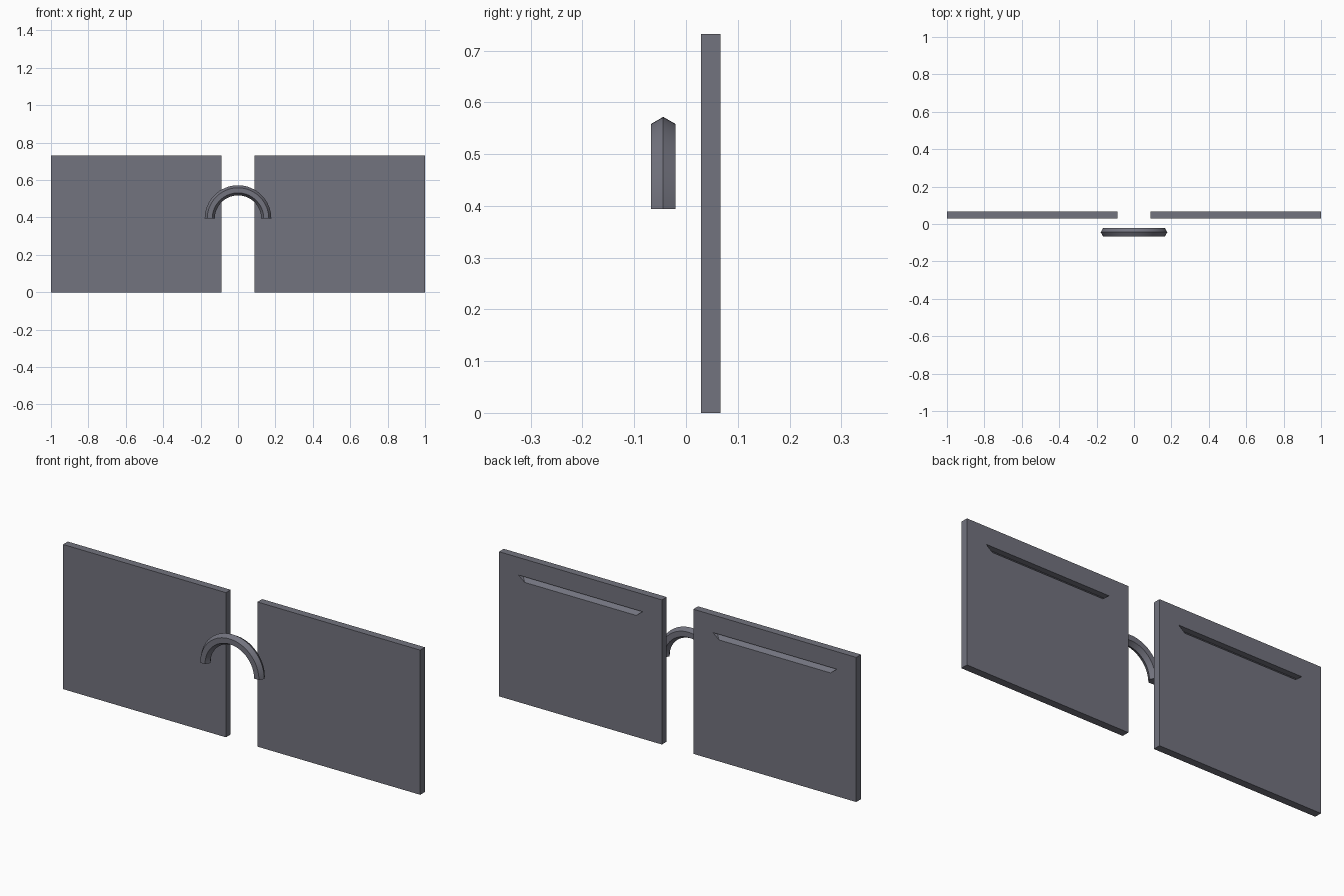
import bpy, bmesh, math
from mathutils import Vector

cube = bpy.data.objects.get("Cube")
if cube:
    bpy.data.objects.remove(cube, do_unlink=True)

# Single slate grey colour
COLOUR = (0.17, 0.172, 0.21, 1.0)
slate = bpy.data.materials.new("slate_grey")
slate.use_nodes = True
slate.diffuse_color = COLOUR
bsdf = next(n for n in slate.node_tree.nodes if n.type == 'BSDF_PRINCIPLED')
bsdf.inputs["Base Color"].default_value = COLOUR
bsdf.inputs["Roughness"].default_value = 0.6


def make_object(name, verts, faces, smooth=False):
    bm = bmesh.new()
    vs = [bm.verts.new(v) for v in verts]
    for f in faces:
        bm.faces.new([vs[i] for i in f])
    bmesh.ops.recalc_face_normals(bm, faces=bm.faces)
    mesh = bpy.data.meshes.new(name)
    bm.to_mesh(mesh)
    bm.free()
    mesh.materials.append(slate)
    obj = bpy.data.objects.new(name, mesh)
    bpy.context.collection.objects.link(obj)
    if smooth:
        bpy.ops.object.select_all(action='DESELECT')
        obj.select_set(True)
        bpy.context.view_layer.objects.active = obj
        bpy.ops.object.shade_smooth_by_angle(angle=math.radians(30))
    return obj


# Panel and pocket dimensions
HALF_W, HEIGHT = 0.456, 0.732
FRONT, BACK = 0.029, 0.067
POCKET_FLOOR = BACK - 0.03
TOP_Z, TIP_Z, HALF_TRI = 0.643, 0.365, 0.347
SLOT = 0.028


def add_panel(side, cx):
    rect = [(cx - HALF_W, 0), (cx + HALF_W, 0), (cx + HALF_W, HEIGHT), (cx - HALF_W, HEIGHT)]
    tri = [(cx, TIP_Z), (cx + HALF_TRI, TOP_Z), (cx - HALF_TRI, TOP_Z)]

    def at(points, y):
        return [(x, y, z) for x, z in points]

    # Slab with a triangular recess in its back face
    verts = at(rect, FRONT) + at(rect, BACK) + at(tri, BACK) + at(tri, POCKET_FLOOR)
    faces = [(0, 1, 2, 3)]
    faces += [(i, (i + 1) % 4, (i + 1) % 4 + 4, i + 4) for i in range(4)]
    faces += [(4, 5, 8), (5, 6, 9, 8), (6, 7, 10, 9), (7, 4, 8, 10)]
    faces += [(8 + i, 8 + (i + 1) % 3, 11 + (i + 1) % 3, 11 + i) for i in range(3)]
    faces += [(11, 12, 13)]
    make_object(side + "_panel", verts, faces)

    # Pocket flap filling the recess, sloped away along its top to leave a slot
    w = HALF_TRI * (1 - SLOT / (TOP_Z - TIP_Z))
    lip = [(cx, TIP_Z), (cx + w, TOP_Z - SLOT), (cx - w, TOP_Z - SLOT)]
    verts = at(lip, BACK) + at(tri, POCKET_FLOOR)
    faces = [(0, 1, 2), (3, 4, 5)]
    faces += [(i, (i + 1) % 3, (i + 1) % 3 + 3, i + 3) for i in range(3)]
    make_object(side + "_pocket_flap", verts, faces)


for side, sign in (("left", 1), ("right", -1)):
    add_panel(side, sign * (1 - HALF_W))

# Half ring handle with a six-sided section
MAJOR, MINOR, SEGMENTS = 0.151, 0.027, 32
centre = Vector((0, -0.044, 0.394))
verts, faces = [], []
for s in range(SEGMENTS + 1):
    a = math.pi * s / SEGMENTS
    for k in range(6):
        b = math.tau * k / 6
        r = MAJOR + MINOR * math.cos(b)
        verts.append(centre + Vector((r * math.cos(a), MINOR * math.sin(b), r * math.sin(a))))
for s in range(SEGMENTS):
    for k in range(6):
        n = (k + 1) % 6
        faces.append((s * 6 + k, s * 6 + n, s * 6 + 6 + n, s * 6 + 6 + k))
faces += [tuple(range(6)), tuple(range(SEGMENTS * 6, SEGMENTS * 6 + 6))]
make_object("arched_handle", verts, faces, smooth=True)
